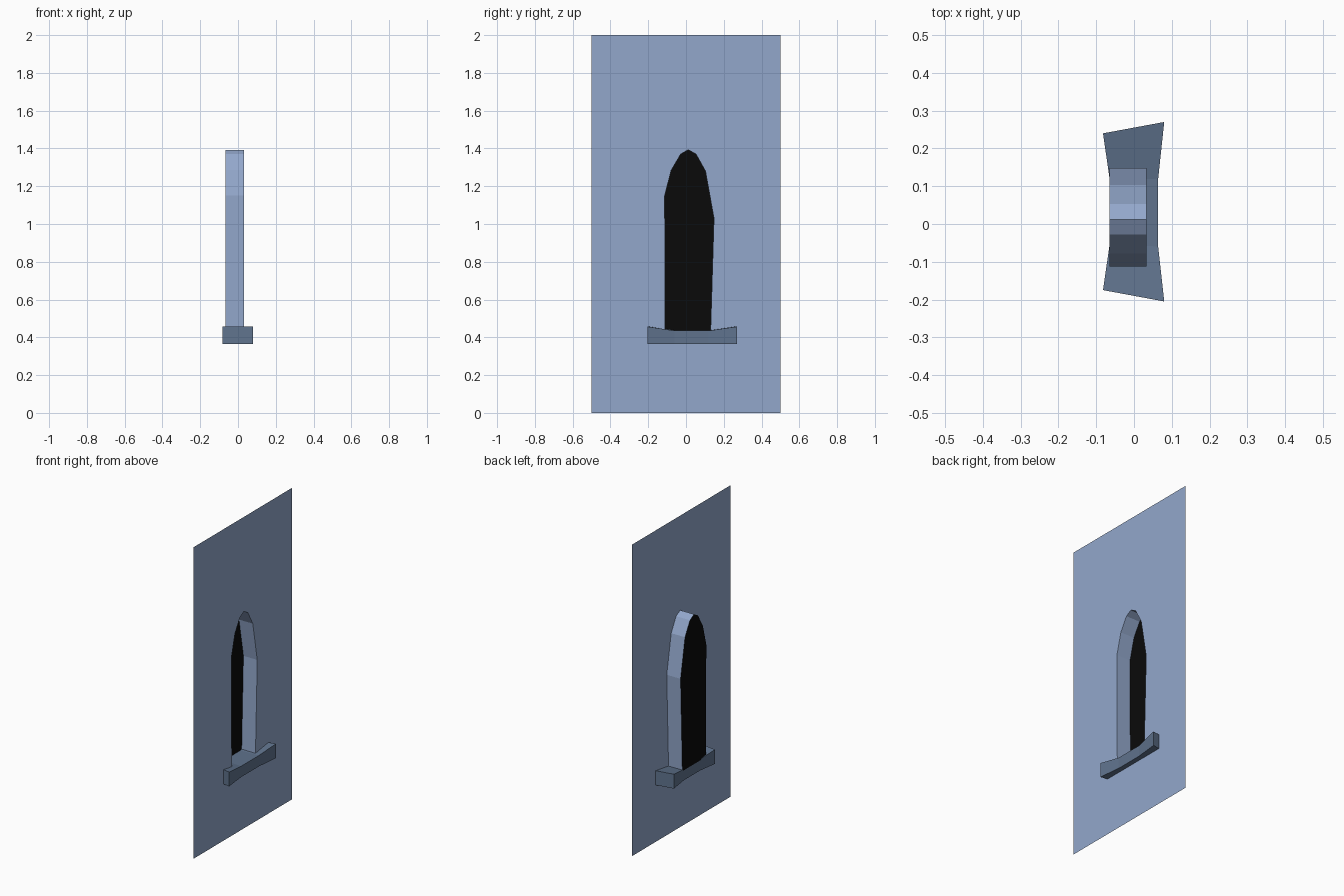
import bpy, bmesh

if "Cube" in bpy.data.objects:
    bpy.data.objects.remove(bpy.data.objects["Cube"])


def material(name, rgb):
    m = bpy.data.materials.new(name)
    m.diffuse_color = (*rgb, 1)
    m.use_nodes = True
    m.node_tree.nodes["Principled BSDF"].inputs["Base Color"].default_value = m.diffuse_color
    return m


wall_blue = material("wall blue", (0.29, 0.39, 0.60))
sill_slate = material("sill slate", (0.115, 0.17, 0.265))
glass_black = material("dark opening", (0.003, 0.003, 0.003))


def make(name, bm, mat):
    mesh = bpy.data.meshes.new(name)
    bm.to_mesh(mesh)
    bm.free()
    mesh.materials.append(mat)
    ob = bpy.data.objects.new(name, mesh)
    bpy.context.collection.objects.link(ob)
    return ob


# Slightly crooked pointed window outline (y, z)
arch = [(-0.11, 0.43), (-0.113, 1.15), (-0.078, 1.285), (-0.028, 1.37),
        (0.012, 1.393), (0.053, 1.37), (0.103, 1.28), (0.148, 1.03), (0.13, 0.43)]
FRONT, BACK = 0.033, -0.065


def loop(bm, pts, x):
    return [bm.verts.new((x, y, z)) for y, z in pts]


def ring_edges(bm, vs):
    return [bm.edges.new((vs[i - 1], vs[i])) for i in range(len(vs))]


# Thin wall sheet with the window hole
bm = bmesh.new()
edges = ring_edges(bm, loop(bm, [(-.5, 0), (.5, 0), (.5, 2), (-.5, 2)], FRONT))
edges += ring_edges(bm, loop(bm, arch, FRONT))
bmesh.ops.triangle_fill(bm, edges=edges, use_beauty=True, normal=(1, 0, 0))
for f in bm.faces:
    if f.normal.x < 0:
        f.normal_flip()
make("wall", bm, wall_blue)

# Recess sides running back from the hole
bm = bmesh.new()
a, b = loop(bm, arch, FRONT), loop(bm, arch, BACK)
for i in range(len(arch)):
    bm.faces.new((a[i - 1], a[i], b[i], b[i - 1]))
make("window_recess", bm, wall_blue)

# Dark pane closing the back of the recess
bm = bmesh.new()
bm.faces.new(loop(bm, arch, BACK)[::-1])
make("window_pane", bm, glass_black)

# Flared sill: cross sections (back x, back y, front x, front y, top z)
sections = [(-0.082, -0.175, 0.08, -0.205, 0.457), (-0.064, -0.05, 0.064, -0.06, 0.435),
            (-0.064, 0.115, 0.064, 0.12, 0.435), (-0.082, 0.24, 0.08, 0.27, 0.457)]
bm = bmesh.new()
rings = [[bm.verts.new(p) for p in ((bx, by, 0.365), (fx, fy, 0.365), (fx, fy, t), (bx, by, t))]
         for bx, by, fx, fy, t in sections]
for r, s in zip(rings, rings[1:]):
    for i in range(4):
        bm.faces.new((r[i - 1], r[i], s[i], s[i - 1]))
bm.faces.new(rings[0])
bm.faces.new(rings[-1][::-1])
bmesh.ops.recalc_face_normals(bm, faces=bm.faces)
make("sill", bm, sill_slate)
